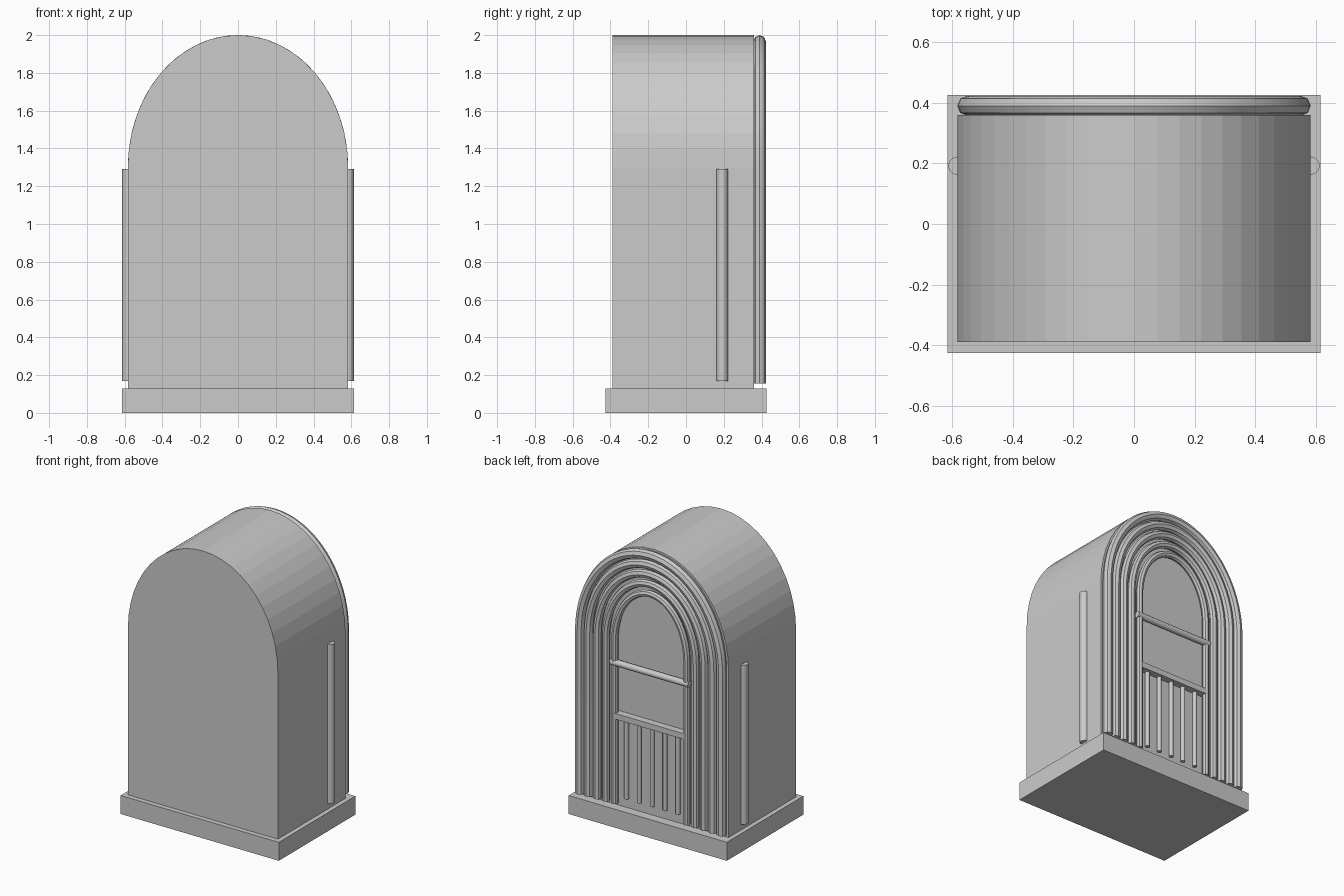
import bpy
import math

if "Cube" in bpy.data.objects:
    bpy.data.objects.remove(bpy.data.objects["Cube"], do_unlink=True)

GREY = (0.6, 0.6, 0.6, 1)
grey = bpy.data.materials.new("plain grey")
grey.use_nodes = True
grey.diffuse_color = GREY
grey.node_tree.nodes["Principled BSDF"].inputs["Base Color"].default_value = GREY

SPRING = 1.3   # height where the arch begins
BACK = 0.36    # decorated face of the cabinet


def arch(half, top, bottom, steps=24):
    """Outline of legs joined by a half ellipse, as (x, z) points."""
    pts = [(half, bottom)]
    for i in range(steps + 1):
        a = math.pi * i / steps
        pts.append((half * math.cos(a), SPRING + (top - SPRING) * math.sin(a)))
    return pts + [(-half, bottom)]


def finish(obj, name, smooth=False):
    obj.name = name
    obj.data.materials.append(grey)
    if smooth:
        bpy.ops.object.shade_smooth_by_angle(angle=math.radians(40))
    return obj


def box(name, size, loc):
    bpy.ops.mesh.primitive_cube_add(size=1, location=loc)
    obj = bpy.context.object
    obj.scale = size
    bpy.ops.object.transform_apply(location=False, rotation=False)
    return finish(obj, name)


def rod(name, radius, length, loc, rot=(0, 0, 0), sides=12):
    bpy.ops.mesh.primitive_cylinder_add(vertices=sides, radius=radius, depth=length,
                                        location=loc, rotation=rot)
    return finish(bpy.context.object, name, True)


def arch_tube(name, half, top, radius, y):
    curve = bpy.data.curves.new(name, "CURVE")
    curve.dimensions = "3D"
    curve.bevel_depth = radius
    curve.bevel_resolution = 2
    curve.use_fill_caps = True
    pts = arch(half, top, 0.155, 32)
    spline = curve.splines.new("POLY")
    spline.points.add(len(pts) - 1)
    for p, (x, z) in zip(spline.points, pts):
        p.co = (x, y, z, 1)
    obj = bpy.data.objects.new(name, curve)
    bpy.context.collection.objects.link(obj)
    bpy.ops.object.select_all(action="DESELECT")
    obj.select_set(True)
    bpy.context.view_layer.objects.active = obj
    bpy.ops.object.convert(target="MESH")
    return finish(bpy.context.object, name, True)


# Plinth
box("base", (1.23, 0.85, 0.13), (0, 0, 0.065))

# Arched cabinet
profile = arch(0.583, 2.0, 0.13)
n = len(profile)
verts = [(x, y, z) for y in (-0.39, BACK) for x, z in profile]
faces = [tuple(range(n))[::-1], tuple(range(n, 2 * n))]
faces += [(i, (i + 1) % n, (i + 1) % n + n, i + n) for i in range(n)]
mesh = bpy.data.meshes.new("cabinet")
mesh.from_pydata(verts, [], [f[::-1] for f in faces])
cabinet = bpy.data.objects.new("cabinet", mesh)
bpy.context.collection.objects.link(cabinet)
finish(cabinet, "cabinet")

# Nested arch tubes, thinner towards the middle
for i in range(5):
    inset = 0.0675 * i
    arch_tube(f"arch_tube_{i + 1}", 0.55 - inset, 1.967 - inset, 0.033 - 0.0025 * i, 0.39)

# Cross bar, shelf and grille
rod("cross_bar", 0.022, 0.61, (0, 0.395, 1.145), (0, math.pi / 2, 0))
box("shelf", (0.56, 0.05, 0.04), (0, BACK + 0.025, 0.775))
for i in range(5):
    rod(f"grille_slat_{i + 1}", 0.015, 0.56, (0.1 * (i - 2), 0.375, 0.48))

# Side trim rods
for side, x in (("left", 0.583), ("right", -0.583)):
    rod(f"{side}_trim_rod", 0.03, 1.12, (x, 0.192, 0.73))
